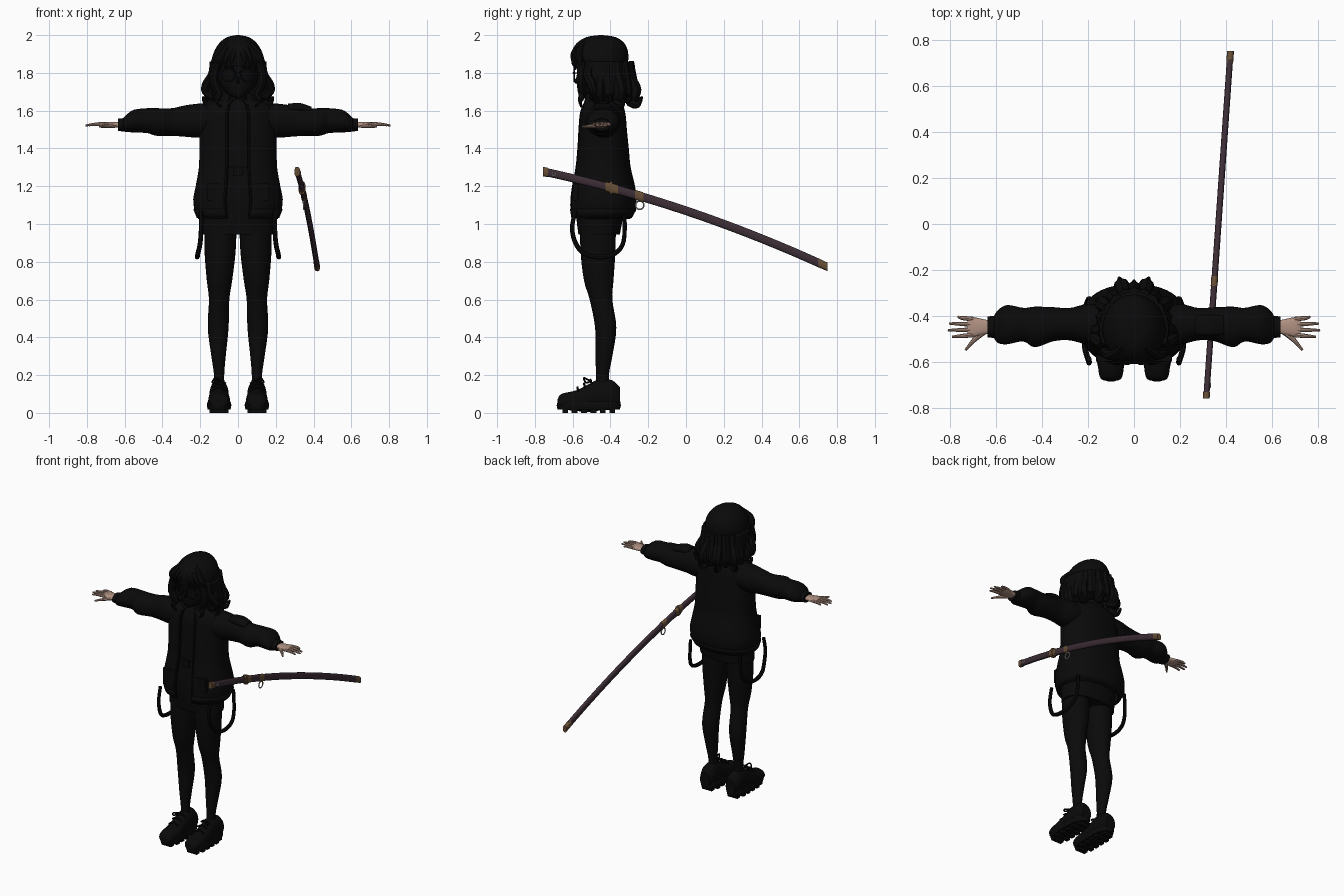
import bpy, bmesh, math
from mathutils import Vector

start_cube = bpy.data.objects.get("Cube")
if start_cube:
    bpy.data.objects.remove(start_cube, do_unlink=True)

parts = []


def material(name, r, g, b):
    mat = bpy.data.materials.new(name)
    mat.use_nodes = True
    mat.diffuse_color = (r, g, b, 1)
    mat.node_tree.nodes["Principled BSDF"].inputs["Base Color"].default_value = (r, g, b, 1)
    return mat


BLACK = material("black cloth", .003, .003, .003)
SKIN = material("skin", .43, .28, .22)
PLUM = material("dark plum lacquer", .045, .026, .036)
BRONZE = material("aged bronze", .13, .075, .035)
SILVER = material("pale metal", .4, .38, .36)
FRAME = material("dark blue metal", .006, .007, .014)


def register(obj, mat, mirror):
    obj.data.materials.append(mat)
    if mirror:
        obj.modifiers.new("Mirror", 'MIRROR')
    parts.append(obj)
    return obj


def smooth_path(keys, steps):
    """Catmull-Rom interpolation through tuples of any length."""
    out = []
    last = len(keys) - 1
    for i in range(last):
        a, b, c, d = (keys[max(0, min(last, i + k))] for k in (-1, 0, 1, 2))
        for s in range(steps):
            t = s / steps
            out.append([q + t * (r - p) / 2 + t * t * (2 * p - 5 * q + 4 * r - w) / 2
                        + t ** 3 * (3 * q - p - 3 * r + w) / 2
                        for p, q, r, w in zip(a, b, c, d)])
    out.append(list(keys[-1]))
    return out


def loft(name, axis, rings, mat=BLACK, mirror=False, gap=None, power=2, n=28, steps=4, thick=.014):
    """Rings are (position on axis, centre u, centre v, radius u, radius v).
    A gap leaves an opening around the front and makes a thin shell."""
    bm = bmesh.new()
    loops = []
    count = n if gap is None else n + 1
    begin = -math.pi / 2 + (gap or 0)
    sweep = 2 * math.pi - 2 * (gap or 0)
    for t, cu, cv, ru, rv in smooth_path(rings, steps):
        loop = []
        for k in range(count):
            a = begin + sweep * k / n
            u, v = (c + r * math.copysign(abs(f) ** (2 / power), f)
                    for c, r, f in ((cu, ru, math.cos(a)), (cv, rv, math.sin(a))))
            co = {'x': (t, u, v), 'y': (u, t, v), 'z': (u, v, t)}[axis]
            loop.append(bm.verts.new(co))
        loops.append(loop)
    for low, high in zip(loops, loops[1:]):
        for k in range(n):
            j = (k + 1) % count
            bm.faces.new((low[k], low[j], high[j], high[k]))
    if gap is None:
        bm.faces.new(loops[0])
        bm.faces.new(loops[-1])
    bmesh.ops.recalc_face_normals(bm, faces=bm.faces[:])
    mesh = bpy.data.meshes.new(name)
    bm.to_mesh(mesh)
    bm.free()
    obj = bpy.data.objects.new(name, mesh)
    bpy.context.collection.objects.link(obj)
    if gap is not None:
        shell = obj.modifiers.new("Shell", 'SOLIDIFY')
        shell.thickness = thick
        shell.offset = 0
    return register(obj, mat, mirror)


def strand(name, points, radii, mat=BLACK, mirror=False, closed=False):
    """Round tube through the points, with a radius at each end and the middle."""
    curve = bpy.data.curves.new(name, 'CURVE')
    curve.dimensions = '3D'
    curve.bevel_depth = 1
    curve.bevel_resolution = 2
    curve.use_fill_caps = True
    path = points if closed else smooth_path(points, 5)
    widths = smooth_path([(r,) for r in radii], 10)
    spline = curve.splines.new('POLY')
    spline.points.add(len(path) - 1)
    spline.use_cyclic_u = closed
    for i, co in enumerate(path):
        spline.points[i].co = (*co, 1)
        spline.points[i].radius = widths[round(i / (len(path) - 1) * (len(widths) - 1))][0]
    temp = bpy.data.objects.new(name, curve)
    bpy.context.collection.objects.link(temp)
    mesh = bpy.data.meshes.new_from_object(temp.evaluated_get(bpy.context.evaluated_depsgraph_get()))
    bpy.data.objects.remove(temp, do_unlink=True)
    mesh.materials.clear()
    obj = bpy.data.objects.new(name, mesh)
    bpy.context.collection.objects.link(obj)
    return register(obj, mat, mirror)


def box(name, centre, size, mat=BLACK, mirror=False):
    bpy.ops.mesh.primitive_cube_add(size=1)
    obj = bpy.context.object
    obj.name = name
    for v in obj.data.vertices:
        v.co = Vector(centre) + v.co * Vector(size)
    return register(obj, mat, mirror)


def ring(name, centre, radius, wire, mat, plane='xz', mirror=False):
    loop = []
    for k in range(24):
        a = k * math.pi / 12
        u, v = radius * math.cos(a), radius * math.sin(a)
        loop.append(Vector(centre) + Vector((u, 0, v) if plane == 'xz' else (0, u, v)))
    return strand(name, loop, (wire, wire), mat, mirror, closed=True)


# Legs and chunky shoes
loft("leg", 'z', [(.12, .1, -.44, .03, .04), (.2, .1, -.442, .027, .034), (.3, .103, -.435, .038, .045),
                  (.45, .105, -.425, .055, .056), (.6, .1, -.45, .054, .06), (.7, .098, -.462, .067, .078),
                  (.85, .095, -.466, .082, .092), (1, .092, -.466, .085, .095)], mirror=True)
loft("shoe_upper", 'y', [(-.68, .1, .05, .03, .02), (-.66, .1, .06, .05, .04), (-.58, .1, .065, .058, .055),
                         (-.51, .1, .08, .052, .075), (-.46, .1, .095, .05, .083), (-.39, .1, .095, .05, .077),
                         (-.35, .1, .08, .036, .055)], mirror=True)
loft("shoe_sole", 'z', [(.018, .1, -.515, .06, .165), (.04, .1, -.515, .065, .17), (.06, .1, -.513, .06, .165)],
     mirror=True, power=2.6, steps=2)
for k in range(6):
    box("sole_lug", (.1, -.64 + k * .05, .012), (.1 if 0 < k < 5 else .075, .03, .025), mirror=True)
for k in range(3):
    strand("shoe_lace", [(.065, -.57 + k * .035, .115 + k * .02), (.1, -.575 + k * .035, .135 + k * .02),
                         (.135, -.57 + k * .035, .115 + k * .02)], (.006, .006), mirror=True)
strand("lace_bow", [(.1, -.51, .17), (.12, -.54, .185), (.135, -.53, .16), (.1, -.51, .165)],
       (.005, .005), mirror=True)

# Shirt, skirt and belt
loft("shirt", 'z', [(1.2, 0, -.455, .16, .11), (1.4, 0, -.45, .15, .105), (1.55, 0, -.45, .15, .1),
                    (1.62, 0, -.45, .1, .08), (1.66, 0, -.45, .055, .06)])
loft("skirt", 'z', [(.945, 0, -.46, .19, .11), (1.05, 0, -.457, .19, .125), (1.15, 0, -.455, .18, .13),
                    (1.28, 0, -.455, .16, .115)], power=2.3)
loft("belt", 'z', [(1.26, 0, -.455, .166, .12), (1.3, 0, -.455, .163, .118)], steps=1)
box("belt_buckle", (0, -.575, 1.28), (.05, .015, .05))

# Open jacket with hem, collar and front edges
jacket = [(1.03, 0, -.452, .205, .15), (1.07, 0, -.442, .222, .166), (1.13, 0, -.438, .23, .17),
          (1.2, 0, -.438, .217, .161), (1.3, 0, -.44, .2, .14), (1.4, 0, -.44, .198, .13),
          (1.5, 0, -.442, .198, .122), (1.58, 0, -.442, .195, .115), (1.63, 0, -.442, .16, .1),
          (1.655, 0, -.445, .09, .08)]
loft("jacket_body", 'z', jacket, gap=.25, power=2.3, n=48)
loft("jacket_hem", 'z', [(1.035, 0, -.449, .212, .156), (1.08, 0, -.44, .23, .172)], gap=.25, power=2.3, n=48, steps=2)
loft("jacket_collar", 'z', [(1.62, 0, -.45, .12, .1), (1.66, 0, -.45, .095, .09), (1.69, 0, -.45, .09, .085)],
     gap=.5, power=2.2)
strand("jacket_edge", [(ru * .3, cv - rv * .97, z) for z, cu, cv, ru, rv in jacket[:-1]],
       (.009, .009, .009), mirror=True)
box("jacket_pocket", (.125, -.583, 1.17), (.08, .03, .09), mirror=True)

# Sleeves, cuffs and shoulder patch
loft("sleeve", 'x', [(.08, -.44, 1.56, .09, .085), (.2, -.435, 1.548, .088, .09), (.28, -.435, 1.545, .07, .083),
                     (.35, -.435, 1.54, .074, .073), (.43, -.447, 1.54, .088, .073),
                     (.48, -.437, 1.547, .073, .066), (.55, -.437, 1.545, .085, .06),
                     (.59, -.445, 1.533, .072, .046), (.61, -.447, 1.525, .045, .032)], mirror=True)
loft("cuff", 'x', [(.595, -.447, 1.525, .048, .037), (.636, -.447, 1.525, .046, .032)], mirror=True, steps=1)
loft("shoulder_patch", 'x', [(.265, -.44, 1.615, .04, .022), (.33, -.44, 1.618, .045, .022),
                             (.39, -.44, 1.6, .04, .02)], power=3)

# Hands
loft("palm", 'x', [(.62, -.447, 1.525, .027, .014), (.66, -.447, 1.526, .035, .015), (.7, -.447, 1.527, .043, .013),
                   (.722, -.447, 1.527, .04, .008)], SKIN, mirror=True, n=16, power=2.6)
for k, tip in enumerate((.79, .808, .802, .765)):
    y = -.482 + k * .023
    strand("finger", [(.7, y, 1.528), (.745, y - .004 + k * .003, 1.529), (tip, y - .008 + k * .006, 1.522)],
           (.0105, .009, .005), SKIN, mirror=True)
strand("thumb", [(.655, -.468, 1.522), (.695, -.505, 1.518), (.732, -.548, 1.515)], (.015, .01, .005), SKIN, mirror=True)

# Hanging suspender loops
strand("hanging_strap", [(.195, -.585, 1.07), (.195, -.603, .98), (.2, -.585, .9), (.212, -.54, .845),
                         (.216, -.46, .825), (.212, -.375, .845), (.2, -.33, .91), (.192, -.325, 1.05)],
       (.011, .013, .011), mirror=True)

# Head and neck
loft("neck", 'z', [(1.6, 0, -.445, .05, .05), (1.74, 0, -.45, .042, .045)])
loft("head", 'z', [(1.665, 0, -.53, .012, .02), (1.685, 0, -.51, .05, .055), (1.73, 0, -.485, .09, .088),
                   (1.79, 0, -.47, .11, .105), (1.87, 0, -.46, .115, .12), (1.94, 0, -.455, .08, .09)])
strand("nose", [(0, -.57, 1.78), (0, -.585, 1.755), (0, -.57, 1.745)], (.004, .008, .004))

# Hair cap and back, open around the face
loft("hair_cap", 'z', [(1.84, 0, -.456, .138, .148), (1.89, 0, -.457, .134, .152), (1.93, 0, -.455, .118, .143),
                       (1.965, 0, -.452, .092, .118), (1.99, 0, -.45, .055, .075), (2, 0, -.45, .008, .01)])
loft("hair_back", 'z', [(1.665, 0, -.425, .12, .125), (1.72, 0, -.43, .145, .14), (1.78, 0, -.445, .143, .145),
                        (1.86, 0, -.455, .138, .148)], gap=1.05, thick=.025)

# Wavy strands flipping outward around the back
for k in range(11):
    a = math.pi * (k - .5) / 9
    wave = .012 * (-1) ** k
    strand("hair_flip", [(r * .88 * math.cos(a), -.435 + r * math.sin(a), z) for r, z in
                         ((.13, 1.86), (.14, 1.78), (.162 + wave, 1.71), (.15, 1.665 - wave),
                          (.18 + wave, 1.645 - wave), (.203 + wave, 1.675))], (.03, .036, .006))

# Curls at the sides and locks beside the face
strand("side_curl", [(.12, -.5, 1.86), (.135, -.52, 1.79), (.165, -.5, 1.74), (.17, -.49, 1.7), (.135, -.5, 1.665),
                     (.165, -.49, 1.67)], (.025, .024, .004), mirror=True)
strand("face_lock", [(.085, -.565, 1.9), (.12, -.555, 1.82), (.125, -.555, 1.75), (.1, -.55, 1.69),
                     (.115, -.56, 1.65), (.09, -.555, 1.62)], (.022, .024, .004), mirror=True)

# Parted fringe
for k in range(4):
    strand("fringe", [(.012 + k * .012, -.53, 1.965), (.025 + k * .024, -.585 + k * .006, 1.91),
                      (.035 + k * .03, -.59 + k * .01, 1.86), (.03 + k * .033, -.585 + k * .012, 1.815)],
           (.014, .022, .003), mirror=True)

# Round glasses
ring("lens_rim", (.05, -.592, 1.79), .036, .0035, FRAME, mirror=True)
strand("glasses_bridge", [(-.015, -.592, 1.795), (0, -.597, 1.8), (.015, -.592, 1.795)], (.0035, .0035), FRAME)
strand("glasses_arm", [(.085, -.592, 1.795), (.118, -.57, 1.8), (.13, -.46, 1.8)], (.003, .003), FRAME, mirror=True)


# Sheathed sword along a gentle curve
def sword_point(y):
    return .3665 + .07 * y, 1.07 - .336 * y - .081 * y * y


def sword_part(name, y0, y1, width, height, mat):
    rings = []
    for k in range(9):
        y = y0 + (y1 - y0) * k / 8
        rings.append((y, *sword_point(y), width, height))
    loft(name, 'y', rings, mat, n=16, steps=2, power=2.5)


sword_part("sword_handle", -.74, -.42, .013, .022, PLUM)
sword_part("sword_pommel", -.757, -.73, .015, .025, BRONZE)
sword_part("scabbard", -.38, .715, .0135, .024, PLUM)
sword_part("scabbard_tip", .7, .75, .015, .023, BRONZE)
sword_part("sword_collar", -.425, -.36, .0155, .026, BRONZE)
sword_part("sword_guard", -.405, -.39, .019, .035, BRONZE)
sword_part("scabbard_band", -.27, -.225, .0148, .026, BRONZE)
gx, gz = sword_point(-.245)
ring("hanging_ring", (gx, -.245, gz - .048), .022, .004, SILVER, plane='yz')
px, pz = sword_point(-.7)
ring("handle_rivet", (px + .013, -.7, pz), .009, .003, SILVER, plane='yz')

# Smooth shading with crisp edges
bpy.ops.object.select_all(action='DESELECT')
for part in parts:
    part.select_set(True)
bpy.context.view_layer.objects.active = parts[0]
bpy.ops.object.shade_smooth_by_angle(angle=math.radians(40))
